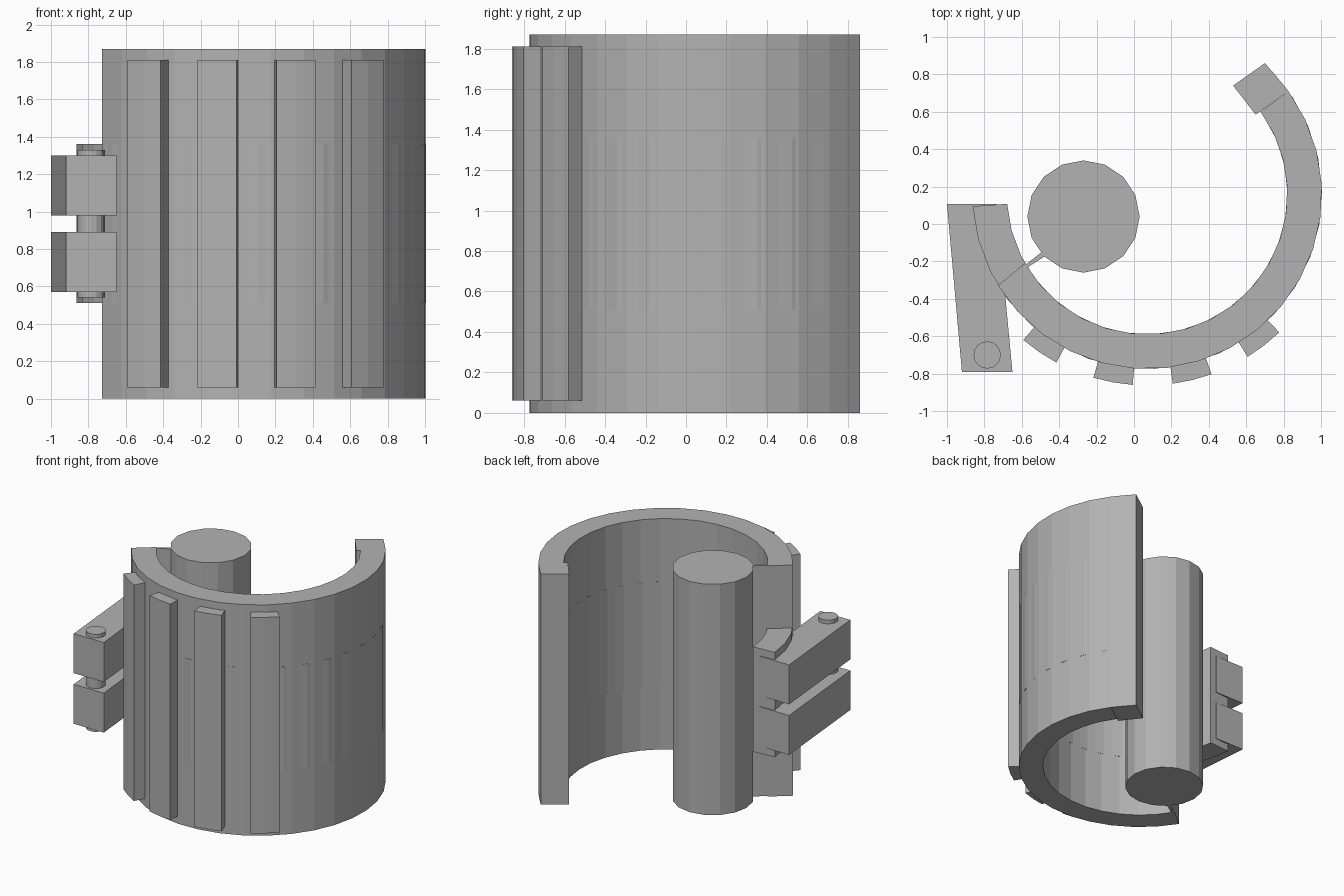
import bpy, bmesh, math

if "Cube" in bpy.data.objects:
    bpy.data.objects.remove(bpy.data.objects["Cube"])

H = 1.87                     # full height
CX, CY = 0.07, 0.16          # ring axis
R_IN, R_OUT = 0.75, 0.935

grey = bpy.data.materials.new("plain grey")
grey.diffuse_color = (0.45, 0.45, 0.45, 1)
grey.use_nodes = True
grey.node_tree.nodes["Principled BSDF"].inputs["Base Color"].default_value = grey.diffuse_color


def prism(name, pts, z0, z1):
    """Extrude a flat outline from z0 to z1."""
    bm = bmesh.new()
    face = bm.faces.new([bm.verts.new((x, y, z0)) for x, y in pts])
    ext = bmesh.ops.extrude_face_region(bm, geom=[face])
    for v in ext["geom"]:
        if isinstance(v, bmesh.types.BMVert):
            v.co.z = z1
    bmesh.ops.recalc_face_normals(bm, faces=bm.faces)
    me = bpy.data.meshes.new(name)
    bm.to_mesh(me)
    bm.free()
    me.materials.append(grey)
    ob = bpy.data.objects.new(name, me)
    bpy.context.collection.objects.link(ob)
    return ob


def polar(r, deg):
    a = math.radians(deg)
    return CX + r * math.cos(a), CY + r * math.sin(a)


def arc(r, a0, a1, n):
    return [polar(r, a0 + (a1 - a0) * i / n) for i in range(n + 1)]


def sector(r0, r1, a0, a1, n):
    return arc(r1, a0, a1, n) + arc(r0, a1, a0, n)


def circle(x, y, r, n):
    return [(x + r * math.cos(2 * math.pi * i / n),
             y + r * math.sin(2 * math.pi * i / n)) for i in range(n)]


# curved shell, open at the back
prism("curved_shell", arc(R_OUT, 211.5, 396, 17) + arc(R_IN, 396, 209.5, 17), 0, H)
# thick lip at the free end of the shell
prism("end_lip", [(0.53, 0.74), (0.70, 0.86), polar(R_OUT, 42), polar(R_OUT, 36),
                  (0.65, 0.585)], 0, H)
# middle band, running on past the shell to meet the arms
prism("middle_band", sector(R_IN, R_OUT, 184, 394, 19), 0.51, 1.36)

# grip ribs on the front
for i in range(4):
    a = 235.7 + 24 * i
    prism(f"grip_rib_{i + 1}", sector(0.91, 1.023, a - 6, a + 6, 2), 0.06, 1.81)

# inner post and the thin web that joins it to the shell
prism("inner_post", circle(-0.27, 0.04, 0.30, 16), 0, H)
prism("post_web", [(-0.60, -0.252), (-0.585, -0.222), (-0.48, -0.14), (-0.465, -0.165)], 0, H)

# pair of arms with the pin through their front ends
for name, z in (("lower_arm", 0.57), ("upper_arm", 0.98)):
    prism(name, [(-1.0, 0.108), (-0.735, 0.108), (-0.65, -0.79), (-0.92, -0.79)], z, z + 0.32)
prism("arm_pin", circle(-0.785, -0.70, 0.073, 16), 0.54, 1.33)
